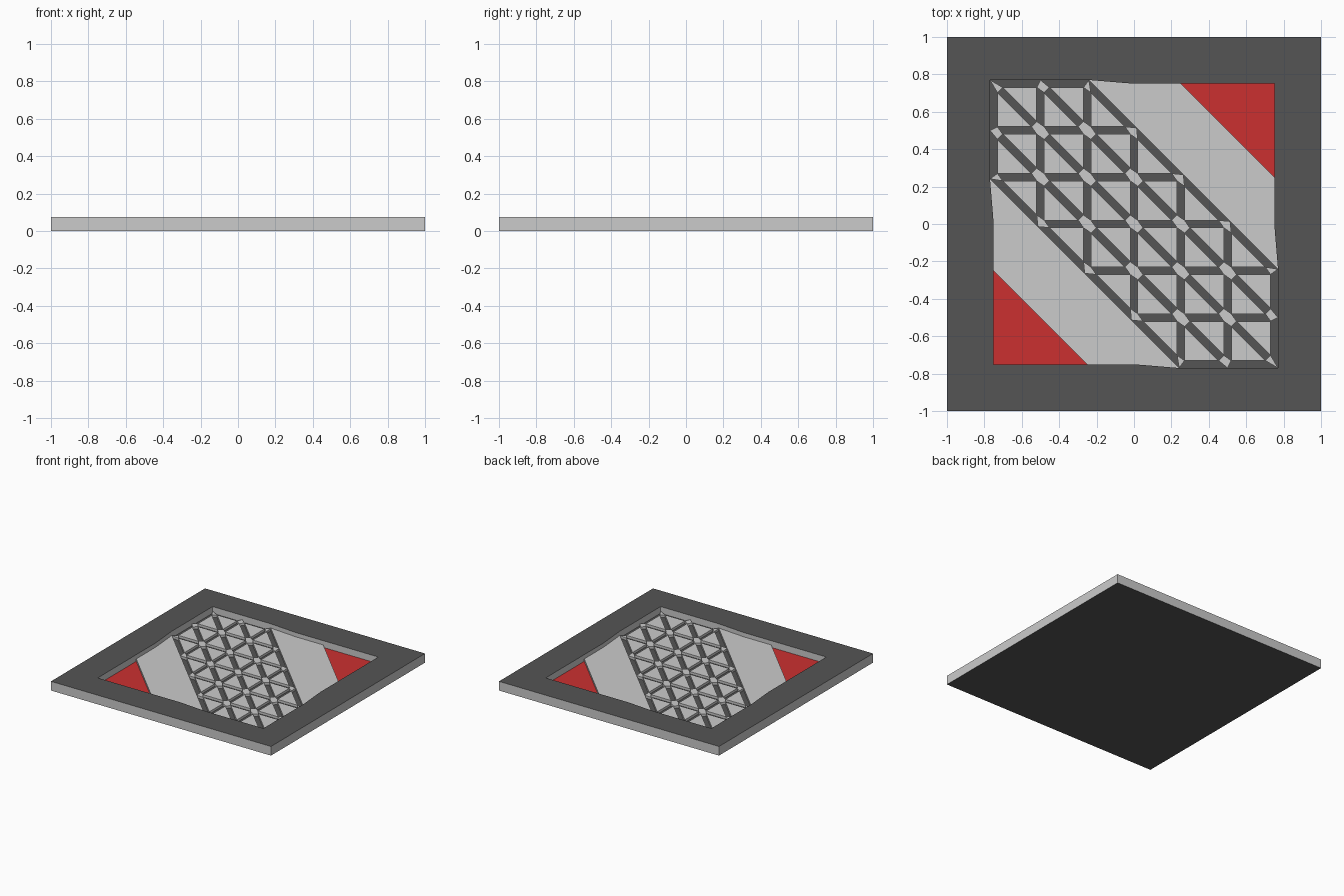
import bpy, bmesh, math

if "Cube" in bpy.data.objects:
    bpy.data.objects.remove(bpy.data.objects["Cube"])

W = 0.02                                 # half width of a groove
FLOOR, DECK, TOP = 0.02, 0.04, 0.075     # heights


def material(name, colour):
    m = bpy.data.materials.new(name)
    m.diffuse_color = (*colour, 1)
    m.use_nodes = True
    m.node_tree.nodes["Principled BSDF"].inputs["Base Color"].default_value = m.diffuse_color
    return m


dark = material("dark_grey", (0.09, 0.09, 0.09))
red = material("red", (0.6, 0.03, 0.03))


def finish(name, bm, mat=None):
    bmesh.ops.remove_doubles(bm, verts=bm.verts, dist=1e-4)
    me = bpy.data.meshes.new(name)
    bm.to_mesh(me)
    bm.free()
    ob = bpy.data.objects.new(name, me)
    bpy.context.collection.objects.link(ob)
    if mat:
        me.materials.append(mat)
    return ob


def face(bm, pts):
    return bm.faces.new([bm.verts.new(p) for p in pts])


def flat(bm, pts, z):
    f = face(bm, [(x, y, z) for x, y in pts])
    f.normal_update()
    if f.normal.z < 0:
        f.normal_flip()
    return f


def wall(bm, a, b, z0, z1):
    return face(bm, [(*a, z0), (*b, z0), (*b, z1), (*a, z1)])


def block(bm, pts):
    """Raised piece standing on the recess floor."""
    flat(bm, pts, DECK)
    area = sum(p[0] * q[1] - q[0] * p[1] for p, q in zip(pts, pts[1:] + pts[:1]))
    if area < 0:
        pts = pts[::-1]
    for a, b in zip(pts, pts[1:] + pts[:1]):
        wall(bm, a, b, FLOOR, DECK)


def opposite(pts):
    return [(-x, -y) for x, y in pts]


# Slab: dark top rim and underside, grey sides and recess walls
T = 0.25 - W * (math.sqrt(2) - 1)
E = 0.75 + W
half = [(-E, E), (-T, E), (0, 0.75), (0.75, 0.75), (0.75, 0), (E, -T)]
hole = half + opposite(half)
outer = [(-1, 1), (1, 1), (1, -1), (-1, -1)]
bm = bmesh.new()
darks = []
for i in range(4):
    a, b = outer[i], outer[(i + 1) % 4]
    inner = [hole[(3 * i + k) % 12] for k in range(4)]
    darks.append(flat(bm, [a, b] + inner[::-1], TOP))
    wall(bm, b, a, 0, TOP)
    for p, q in zip(inner, inner[1:]):
        wall(bm, p, q, FLOOR, TOP)
under = flat(bm, outer, 0)
under.normal_flip()
for f in darks + [under]:
    f.material_index = 1
slab = finish("slab", bm)
slab.data.materials.append(None)
slab.data.materials.append(dark)

# Dark floor of the grooves
band = [(-E, E), (-T, E), (E, -T)]
bm = bmesh.new()
flat(bm, band + opposite(band), FLOOR)
finish("groove_floor", bm, dark)

# Red corner triangles and the plain deck strips beside them
corner = [(0.75, 0.75), (0.25, 0.75), (0.75, 0.25)]
strip = [(-T, E), (0, 0.75), (0.25, 0.75), (0.75, 0.25), (0.75, 0), (E, -T)]
bm_red, bm_deck = bmesh.new(), bmesh.new()
for turn in (list, opposite):
    flat(bm_red, turn(corner), FLOOR)
    block(bm_deck, turn(strip))
finish("red_corners", bm_red, red)
finish("deck_strips", bm_deck)

# Triangular lattice: tiles between grooves and studs at the crossings
DIRS = [(1, 0), (0, 1), (-1, 1), (-1, 0), (0, -1), (1, -1)]   # counter-clockwise


def is_node(i, j):
    return abs(i) <= 3 and abs(j) <= 3 and abs(i + j) <= 2


def wedge(n, a, b):
    """Point at distance W inside the wedge from direction a to direction b."""
    la, lb = math.hypot(*a), math.hypot(*b)
    ax, ay, bx, by = a[0] / la, a[1] / la, b[0] / lb, b[1] / lb
    c = ax * by - ay * bx
    if abs(c) < 1e-6:
        dx, dy = -ay, ax
    else:
        dx, dy = (ax + bx) / c, (ay + by) / c
    return (n[0] / 4 + W * dx, n[1] / 4 + W * dy)


bm_tile, bm_stud = bmesh.new(), bmesh.new()
for i in range(-3, 4):
    for j in range(-3, 4):
        if not is_node(i, j):
            continue
        arms = [d for d in DIRS if is_node(i + d[0], j + d[1])]
        block(bm_stud, [wedge((i, j), a, b) for a, b in zip(arms, arms[1:] + arms[:1])])
        for s in (1, -1):
            tri = [(i, j), (i + s, j), (i, j + s)]
            if all(is_node(*n) for n in tri):
                pts = []
                for k in range(3):
                    n, nxt, prv = tri[k], tri[(k + 1) % 3], tri[k - 1]
                    pts.append(wedge(n, (nxt[0] - n[0], nxt[1] - n[1]),
                                     (prv[0] - n[0], prv[1] - n[1])))
                block(bm_tile, pts)
finish("lattice_tiles", bm_tile)
finish("lattice_studs", bm_stud)
